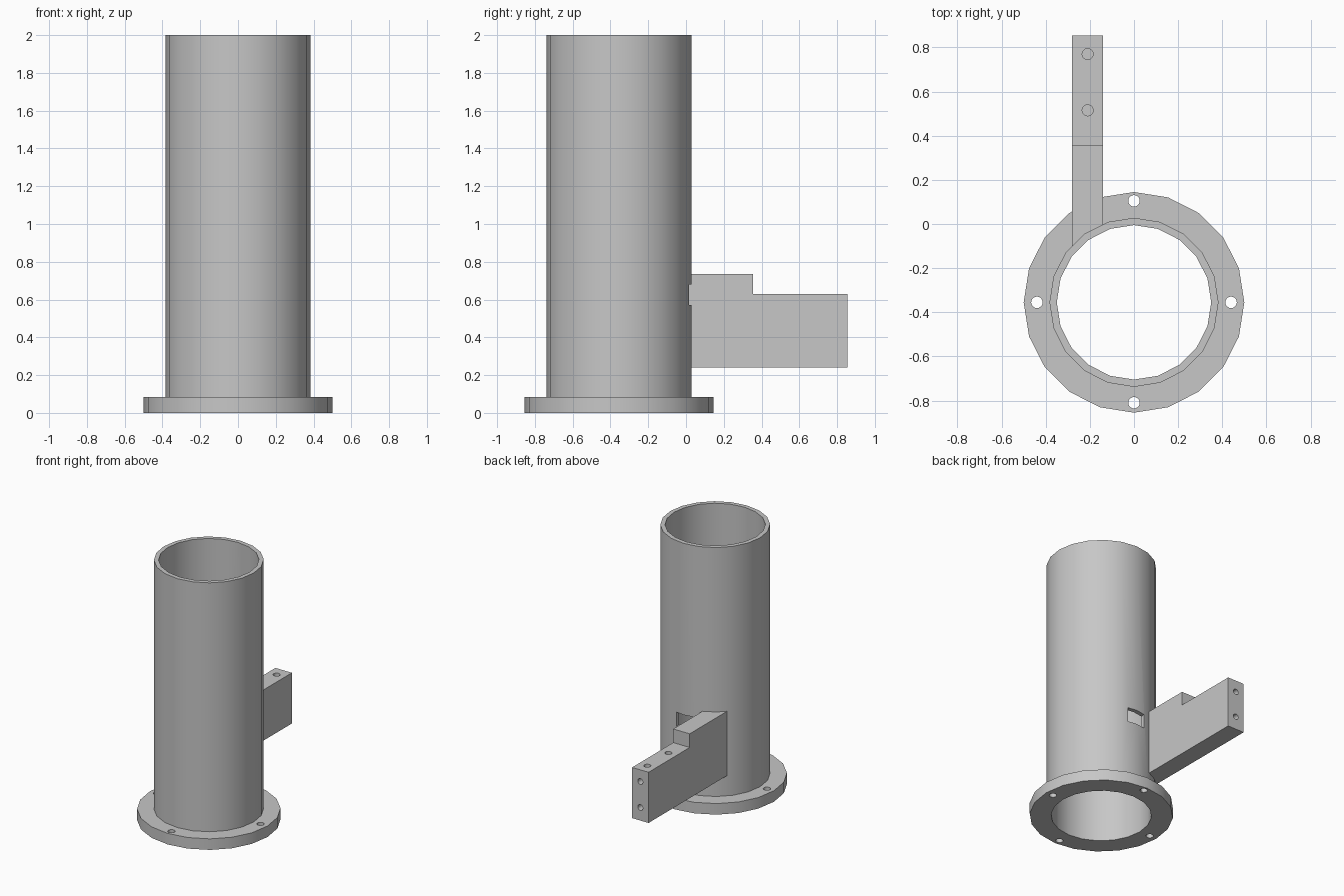
import bpy, bmesh, math
from mathutils import Matrix, Vector

if "Cube" in bpy.data.objects:
    bpy.data.objects.remove(bpy.data.objects["Cube"])

grey = bpy.data.materials.new("plain_grey")
grey.use_nodes = True
colour = (0.57, 0.57, 0.57, 1)
grey.diffuse_color = colour
grey.node_tree.nodes["Principled BSDF"].inputs["Base Color"].default_value = colour

AXIS_Y = -0.355
SIDES = 20
BORE, WALL, RIM = 0.35, 0.383, 0.5
FLANGE_TOP, TOP = 0.085, 2.0


def make(name, bm):
    bmesh.ops.recalc_face_normals(bm, faces=bm.faces)
    mesh = bpy.data.meshes.new(name)
    bm.to_mesh(mesh)
    bm.free()
    mesh.materials.append(grey)
    obj = bpy.data.objects.new(name, mesh)
    bpy.context.collection.objects.link(obj)
    return obj


def ring(name, inner, outer, low, high):
    """Rectangular section turned about the tube axis."""
    bm = bmesh.new()
    section = [(inner, low), (outer, low), (outer, high), (inner, high)]
    loops = []
    for i in range(SIDES):
        a = 2 * math.pi * i / SIDES
        loops.append([bm.verts.new((r * math.cos(a), AXIS_Y + r * math.sin(a), z))
                      for r, z in section])
    for i, here in enumerate(loops):
        there = loops[(i + 1) % SIDES]
        for k in range(4):
            n = (k + 1) % 4
            bm.faces.new((here[k], there[k], there[n], here[n]))
    return make(name, bm)


def cylinder(name, centre, radius, depth, axis="Z", sides=SIDES):
    bm = bmesh.new()
    turn = Matrix.Rotation(math.pi / 2, 4, "X") if axis == "Y" else Matrix()
    bmesh.ops.create_cone(bm, cap_ends=True, segments=sides, radius1=radius,
                          radius2=radius, depth=depth,
                          matrix=Matrix.Translation(centre) @ turn)
    return make(name, bm)


def box(name, low, high):
    bm = bmesh.new()
    low, high = Vector(low), Vector(high)
    bmesh.ops.create_cube(bm, size=1, matrix=Matrix.Translation((low + high) / 2)
                          @ Matrix.Diagonal((*(high - low), 1)))
    return make(name, bm)


def cut(obj, cutters):
    """Subtract the cutters, then throw them away."""
    for c in cutters:
        c.hide_render = True
        mod = obj.modifiers.new("cut", "BOOLEAN")
        mod.operation = "DIFFERENCE"
        mod.solver = "EXACT"
        mod.object = c
    graph = bpy.context.evaluated_depsgraph_get()
    mesh = bpy.data.meshes.new_from_object(obj.evaluated_get(graph))
    obj.modifiers.clear()
    obj.data = mesh
    for c in cutters:
        bpy.data.objects.remove(c)


# Base flange with four bolt holes
flange = ring("base_flange", BORE, RIM, 0, FLANGE_TOP)
bolts = [(0.44, 0), (-0.44, 0), (0, 0.46), (0, -0.455)]
cut(flange, [cylinder("bolt_cutter", (x, AXIS_Y + y, 0.04), 0.026, 0.3)
             for x, y in bolts])

# Upright tube with a small window at the back
tube = ring("tube", BORE, WALL, FLANGE_TOP, TOP)
cut(tube, [box("window_cutter", (-0.08, -0.1, 0.57), (0.07, 0.1, 0.68))])

# Stepped mounting arm, shaped to the tube where they meet
profile = [(-0.2, 0.24), (0.855, 0.24), (0.855, 0.63),
           (0.355, 0.63), (0.355, 0.735), (-0.2, 0.735)]
bm = bmesh.new()
side = bm.faces.new([bm.verts.new((-0.28, y, z)) for y, z in profile])
grown = bmesh.ops.extrude_face_region(bm, geom=[side])["geom"]
bmesh.ops.translate(bm, vec=(0.14, 0, 0),
                    verts=[v for v in grown if isinstance(v, bmesh.types.BMVert)])
arm = make("mounting_arm", bm)
cutters = [cylinder("tube_cutter", (0, AXIS_Y, 0.5), WALL, 2)]
# Align the round cutter's corners with the tube's corners
first = cutters[0].data.vertices[0].co
angle = math.atan2(first.y - AXIS_Y, first.x)
pivot = Matrix.Translation((0, AXIS_Y, 0))
cutters[0].data.transform(pivot @ Matrix.Rotation(-angle, 4, "Z") @ pivot.inverted())
# Blind screw holes in the top and the end
cutters += [cylinder("top_hole_cutter", (-0.21, y, 0.63), 0.025, 0.1) for y in (0.515, 0.77)]
cutters += [cylinder("end_hole_cutter", (-0.21, 0.855, z), 0.022, 0.1, "Y") for z in (0.34, 0.54)]
cut(arm, cutters)

# Smooth round walls, crisp edges
bpy.ops.object.select_all(action="DESELECT")
for obj in (flange, tube, arm):
    obj.select_set(True)
bpy.context.view_layer.objects.active = tube
bpy.ops.object.shade_smooth_by_angle(angle=math.radians(30))
